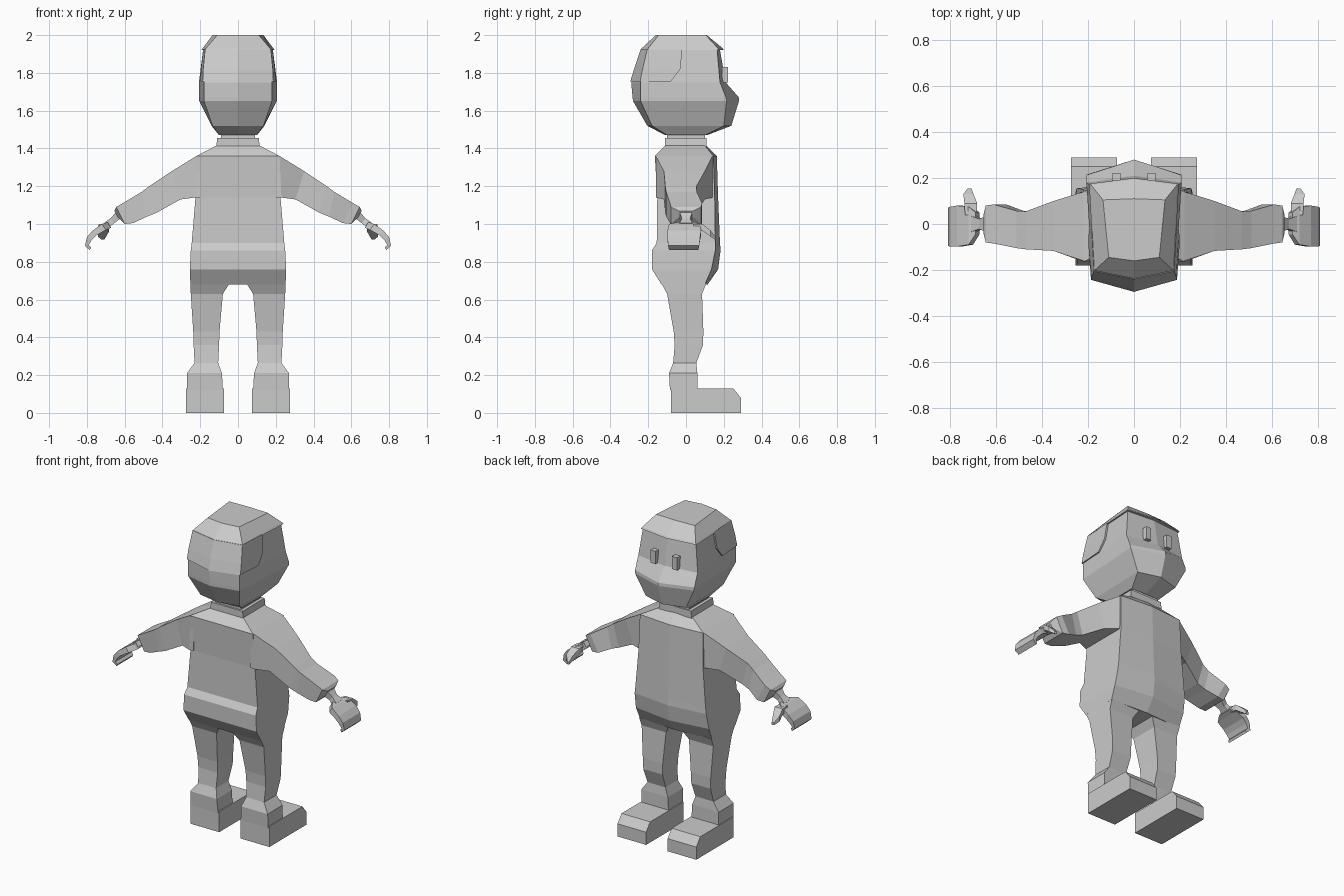
import bpy, bmesh

grey = bpy.data.materials.new("light_grey")
grey.diffuse_color = (0.6, 0.6, 0.6, 1)


def finish(name, bm, mirror=False):
    """Turn a bmesh into a flat shaded object, optionally mirrored across x."""
    bmesh.ops.recalc_face_normals(bm, faces=bm.faces)
    me = bpy.data.meshes.new(name)
    bm.to_mesh(me)
    bm.free()
    me.materials.append(grey)
    ob = bpy.data.objects.new(name, me)
    bpy.context.collection.objects.link(ob)
    if mirror:
        mod = ob.modifiers.new("mirror", 'MIRROR')
        mod.use_mirror_merge = False
    return ob


def loft(name, rings, mirror=False):
    """Skin a list of rings with equal point counts and cap both ends."""
    bm = bmesh.new()
    rows = [[bm.verts.new(p) for p in r] for r in rings]
    n = len(rows[0])
    for a, b in zip(rows, rows[1:]):
        for i in range(n):
            j = (i + 1) % n
            bm.faces.new((a[i], a[j], b[j], b[i]))
    bm.faces.new(rows[0])
    bm.faces.new(rows[-1])
    return finish(name, bm, mirror)


def rect(x0, x1, y0, y1, z):
    return [(x0, y0, z), (x1, y0, z), (x1, y1, z), (x0, y1, z)]


def box(name, x0, x1, y0, y1, z0, z1, mirror=False):
    return loft(name, [rect(x0, x1, y0, y1, z0), rect(x0, x1, y0, y1, z1)], mirror)


def slant(top, bottom, y0, y1):
    """Limb section: top and bottom (x, z) edges spanning y0 to y1."""
    return [(top[0], y0, top[1]), (top[0], y1, top[1]),
            (bottom[0], y1, bottom[1]), (bottom[0], y0, bottom[1])]


def hexring(z, xb, xf, yb, ybc, yfc, yf):
    """Head section: ridged back and front, straight sides."""
    return [(0, yb, z), (xb, ybc, z), (xf, yfc, z),
            (0, yf, z), (-xf, yfc, z), (-xb, ybc, z)]


# head
loft("head", [hexring(*r) for r in (
    (1.47, .10, .10, -.11, -.10, .10, .11),
    (1.52, .135, .14, -.205, -.18, .20, .24),
    (1.65, .18, .205, -.28, -.24, .215, .28),
    (1.67, .18, .207, -.283, -.24, .212, .28),
    (1.75, .18, .207, -.29, -.24, .18, .21),
    (1.92, .165, .185, -.23, -.20, .165, .18),
    (1.985, .11, .13, -.155, -.14, .10, .105))])

# hair: cap over the crown and a lower part wrapping the back
loft("hair_cap", [hexring(*r) for r in (
    (1.92, .175, .195, -.24, -.205, .175, .20),
    (1.93, .17, .187, -.235, -.20, .17, .195),
    (2.0, .11, .135, -.16, -.145, .105, .11))])
loft("hair_back", [
    [(0, yb, z), (xb, ybc, z), (xs, ys, z), (-xs, ys, z), (-xb, ybc, z)]
    for z, xb, yb, ybc, xs, ys in (
        (1.755, .187, -.295, -.243, .199, -.08),
        (1.82, .184, -.275, -.23, .196, -.03),
        (1.925, .174, -.24, -.205, .184, -.02))])

# eyes
box("eyes", .058, .093, .19, .222, 1.75, 1.83, True)

# neck and collar
box("neck", -.09, .09, -.10, .10, 1.40, 1.48)
loft("collar", [rect(-.115, .115, -.112, .108, 1.41),
                rect(-.11, .11, -.112, .108, 1.455)])

# torso: flat back, ridged chest
loft("torso", [
    [(-x, yb, z), (x, yb, z), (x, yc, z), (0, yf, z), (-x, yc, z)]
    for z, x, yb, yc, yf in (
        (.68, .252, -.13, .10, .115),
        (.76, .255, -.18, .135, .17),
        (.86, .25, -.18, .155, .183),
        (.90, .245, -.155, .155, .18),
        (1.14, .225, -.152, .152, .17),
        (1.36, .22, -.165, .145, .163),
        (1.415, .115, -.11, .10, .108))])

# sleeves
loft("sleeve", [slant(*s) for s in (
    ((.20, 1.36), (.20, 1.14), -.16, .145),
    ((.22, 1.36), (.23, 1.14), -.16, .14),
    ((.35, 1.28), (.305, 1.13), -.117, .10),
    ((.47, 1.20), (.43, 1.06), -.11, .055),
    ((.51, 1.17), (.48, 1.04), -.105, .057),
    ((.61, 1.11), (.555, 1.005), -.085, .085),
    ((.645, 1.09), (.60, 1.0), -.08, .08),
    ((.655, 1.07), (.635, 1.035), -.04, .04))], True)

# wrists, curled hands and thumbs
loft("wrist", [slant((.64, 1.07), (.62, 1.03), -.035, .035),
               slant((.675, 1.03), (.655, 1.005), -.022, .022),
               slant((.71, 1.005), (.69, .975), -.035, .035)], True)
loft("hand", [slant(*s) for s in (
    ((.69, 1.01), (.672, .98), -.045, .05),
    ((.72, 1.0), (.70, .968), -.09, .075),
    ((.77, .965), (.75, .94), -.098, .08),
    ((.80, .93), (.775, .915), -.098, .075),
    ((.81, .885), (.79, .89), -.095, .07),
    ((.785, .862), (.777, .875), -.09, .065))], True)
loft("thumb", [
    [(x - w, y, z - h), (x + w, y, z - h), (x + w, y, z + h), (x - w, y, z + h)]
    for x, y, z, w, h in ((.71, .04, .985, .025, .015),
                          (.71, .09, .98, .028, .018),
                          (.72, .13, .95, .022, .016),
                          (.715, .155, .925, .008, .008))], True)

# legs
loft("leg", [rect(*r) for r in (
    (.08, .27, -.085, .06, .12),
    (.085, .27, -.09, .06, .21),
    (.105, .23, -.068, .055, .265),
    (.10, .235, -.06, .09, .36),
    (.098, .237, -.065, .092, .43),
    (.08, .25, -.10, .085, .63),
    (.045, .252, -.13, .107, .685))], True)

# shoes: side profile stretched across the width
profile = [(-.08, 0), (.29, 0), (.29, .08), (.25, .13), (-.08, .13)]
loft("shoe", [[(x, y, z) for y, z in profile] for x in (.075, .275)], True)
